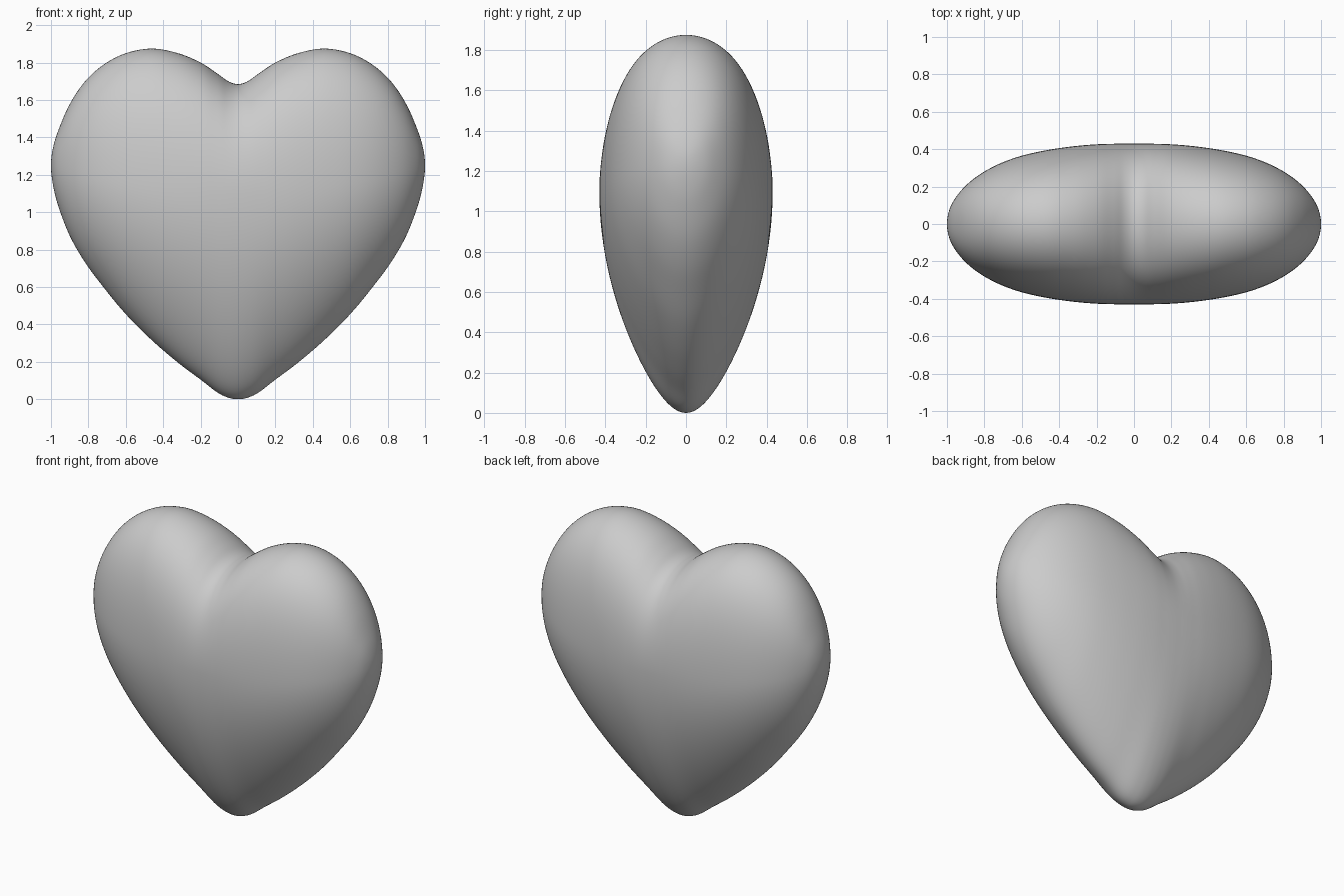
import bpy, bmesh, math
from mathutils import Vector

cube = bpy.data.objects.get("Cube")
if cube:
    bpy.data.objects.remove(cube)

ROWS = 64         # steps from the bottom to the top of each rib
STEPS = 5         # curve steps between ribs
TAPER = .3        # thinning toward the lower tip
FULLNESS = .15    # swelling toward the top of the lobes

# Upright ribs from the middle to the side: x, bottom, top, half depth
ribs = [(0, 0, 1.685, .43), (.05, .008, 1.699, .43), (.11, .036, 1.741, .429),
        (.2, .105, 1.8, .426), (.32, .195, 1.85, .416), (.46, .315, 1.875, .396),
        (.6, .455, 1.85, .365), (.72, .6, 1.788, .322), (.82, .735, 1.697, .268),
        (.9, .875, 1.577, .205), (.96, 1.03, 1.44, .132), (.99, 1.15, 1.34, .067),
        (1, 1.25, 1.25, 0)]


def smooth_curve(pts):
    """Curve through all points but the first and last."""
    out = []
    for a, b, c, d in zip(pts, pts[1:], pts[2:], pts[3:]):
        for i in range(STEPS):
            s = i / STEPS
            out.append(b + (c - a) * (s / 2) + (a * 2 - b * 5 + c * 4 - d) * (s * s / 2)
                       + (b * 3 - a - c * 3 + d) * (s ** 3 / 2))
    out.append(pts[-2])
    return out


def rib_points(x, bottom, top, depth):
    """Front half of one rib, from its bottom to its top."""
    middle = 1.1 + .15 * x * x
    points = []
    for i in range(ROWS + 1):
        angle = math.pi * (i / ROWS - .5)
        t = math.sin(angle)
        if t < 0:
            z = middle + t * (middle - bottom)
            swell = 1 - TAPER * (1 - x * x) * t * t
        else:
            z = middle + t * (top - middle)
            swell = 1 + FULLNESS * t * t
        points.append((x, -depth * math.cos(angle) * swell, z))
    return points


# Mirrored neighbours keep the curve level at the middle and round at the side
curve = [Vector(r) for r in ribs]
x, bottom, top, depth = ribs[1]
before = Vector((-x, bottom, top, depth))
x, bottom, top, depth = ribs[-2]
after = Vector((x, top, bottom, -depth))

# Skin the ribs into one quarter of the body
bm = bmesh.new()
grid = [[bm.verts.new(p) for p in rib_points(*rib)]
        for rib in smooth_curve([before] + curve + [after])]
for inner, outer in zip(grid, grid[1:]):
    for k in range(ROWS):
        bm.faces.new((inner[k], outer[k], outer[k + 1], inner[k + 1]))
bmesh.ops.remove_doubles(bm, verts=bm.verts, dist=1e-5)
mesh = bpy.data.meshes.new("heart_body")
bm.to_mesh(mesh)
bm.free()
heart = bpy.data.objects.new("heart_body", mesh)
bpy.context.collection.objects.link(heart)

# The quarter is mirrored left to right and front to back
mirror = heart.modifiers.new("mirror_quarter", 'MIRROR')
mirror.use_axis = (True, True, False)
mirror.merge_threshold = .0001
for face in mesh.polygons:
    face.use_smooth = True

# Plain grey surface
colour = (.6, .6, .6, 1)
grey = bpy.data.materials.new("plain_grey")
grey.use_nodes = True
grey.diffuse_color = colour
grey.node_tree.nodes["Principled BSDF"].inputs["Base Color"].default_value = colour
mesh.materials.append(grey)
